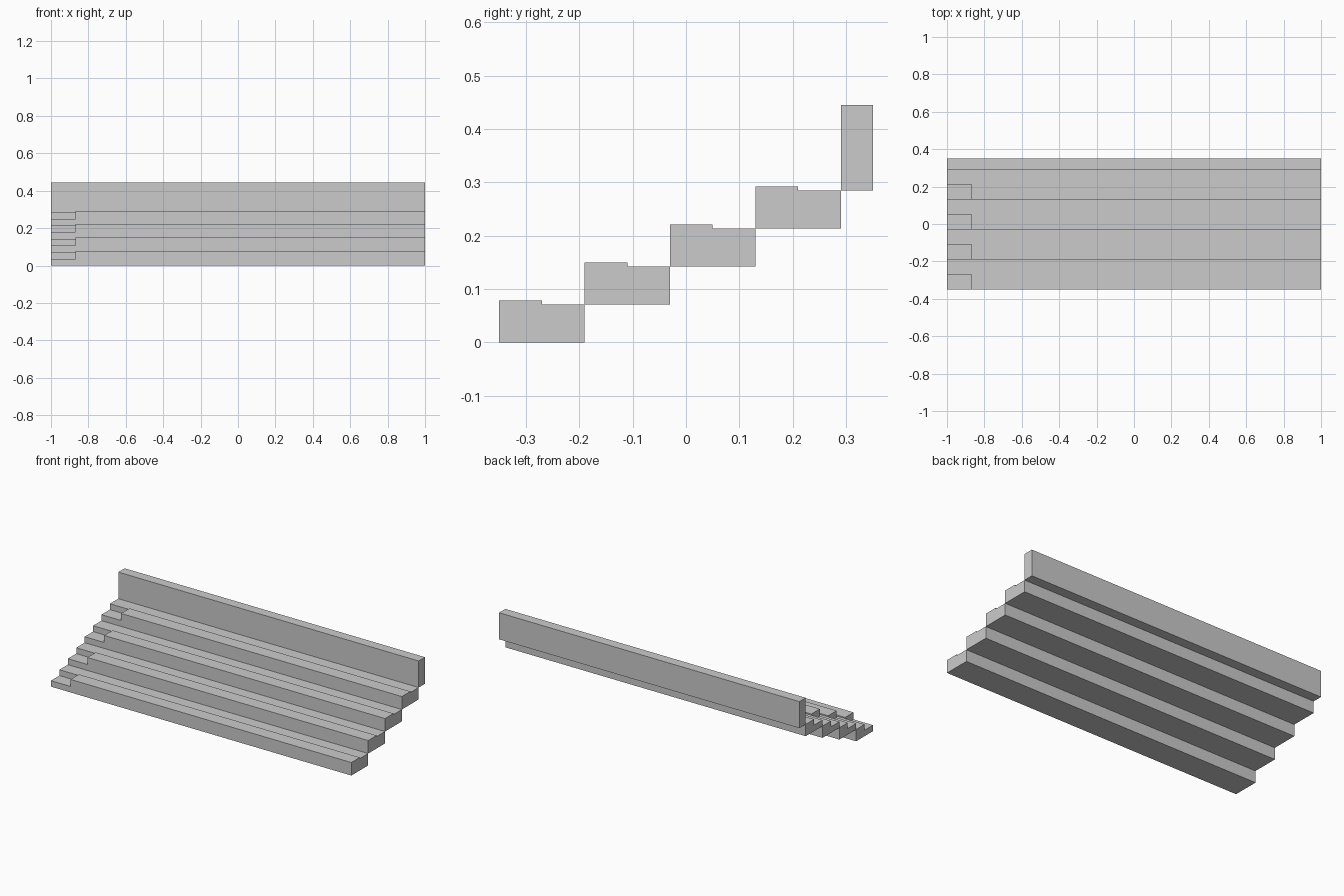
import bpy, bmesh

if "Cube" in bpy.data.objects:
    bpy.data.objects.remove(bpy.data.objects["Cube"])

TIERS, DEPTH, RISE = 4, 0.16, 0.0713
SEAT, LIP, STEP = 0.08, 0.007, 0.036
LEFT, AISLE, RIGHT = -1.0, -0.87, 1.0
FRONT, BACK = -0.35, 0.35


def section(y, z, top):
    """Tier cross-section whose front half ends at height top."""
    pts = [(0, 0), (DEPTH, 0), (DEPTH, RISE), (SEAT, RISE), (SEAT, top), (0, top)]
    return [(y + a, z + b) for a, b in pts]


def finish(bm, name):
    bmesh.ops.remove_doubles(bm, verts=bm.verts, dist=1e-5)
    bmesh.ops.recalc_face_normals(bm, faces=bm.faces)
    mesh = bpy.data.meshes.new(name)
    bm.to_mesh(mesh)
    bm.free()
    bpy.context.collection.objects.link(bpy.data.objects.new(name, mesh))


def tier(i):
    y, z = FRONT + i * DEPTH, i * RISE
    aisle, bench = section(y, z, STEP), section(y, z, RISE + LIP)
    bm = bmesh.new()
    rings = [[bm.verts.new((x, *p)) for p in prof] for x, prof in
             ((LEFT, aisle), (AISLE, aisle), (AISLE, bench), (RIGHT, bench))]
    # long sides of the aisle step and of the bench
    for a, b in ((rings[0], rings[1]), (rings[2], rings[3])):
        for k in range(6):
            n = (k + 1) % 6
            bm.faces.new((a[k], a[n], b[n], b[k]))
    # bench end facing the aisle, then the two outer ends
    a, b = rings[1], rings[2]
    bm.faces.new((a[4], a[5], b[5], b[4]))
    bm.faces.new(rings[0])
    bm.faces.new(rings[3])
    finish(bm, f"seating_tier_{i + 1}")


for i in range(TIERS):
    tier(i)

# tall wall behind the top tier
bm = bmesh.new()
y0, z0, z1 = FRONT + TIERS * DEPTH, TIERS * RISE, 0.445
bmesh.ops.create_cube(bm, size=1)
bmesh.ops.scale(bm, vec=(RIGHT - LEFT, BACK - y0, z1 - z0), verts=bm.verts)
bmesh.ops.translate(bm, vec=(0, (y0 + BACK) / 2, (z0 + z1) / 2), verts=bm.verts)
finish(bm, "back_wall")
